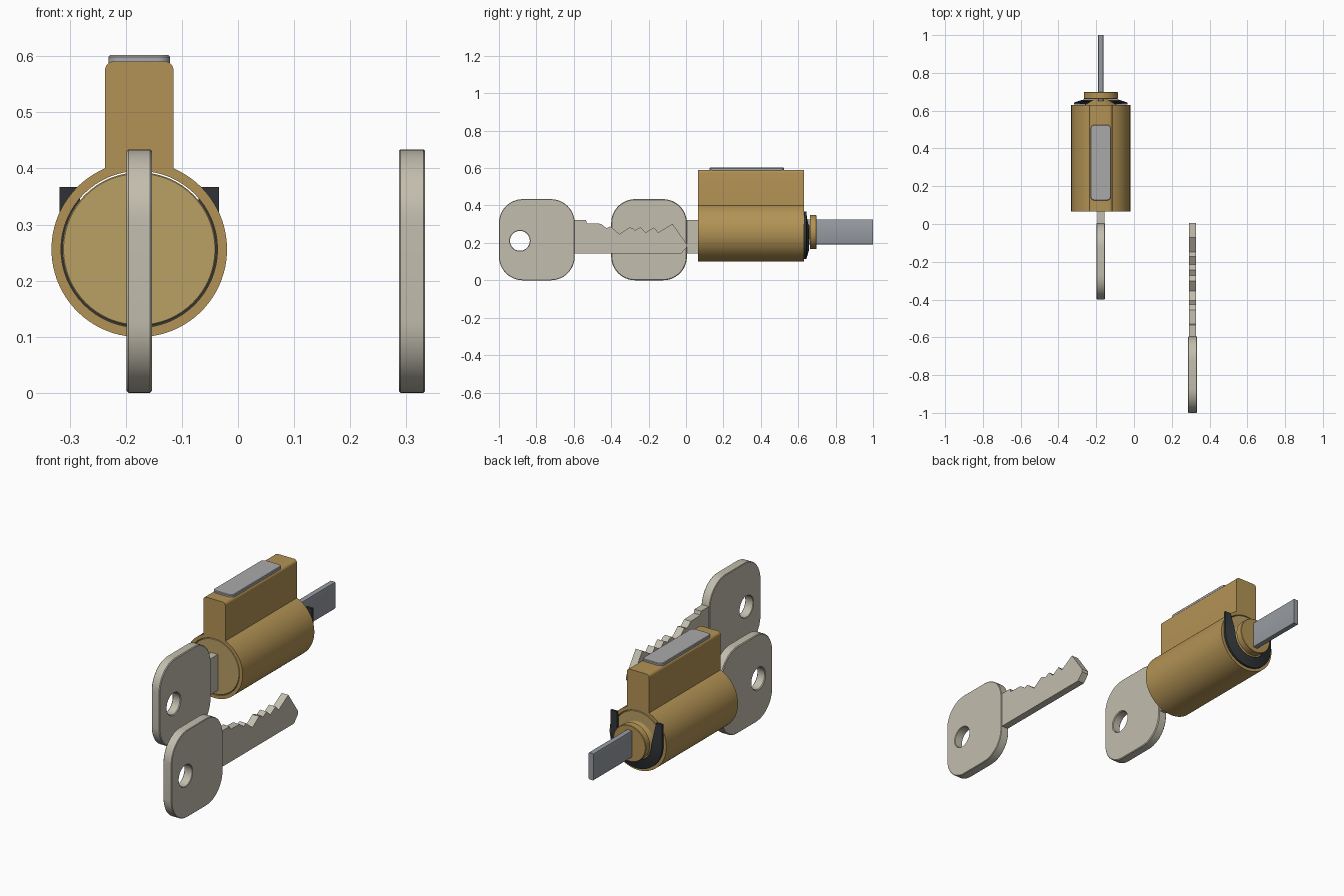
import bpy, bmesh, math
from math import sin, cos, pi, radians
from mathutils import Matrix, Vector

if "Cube" in bpy.data.objects:
    bpy.data.objects.remove(bpy.data.objects["Cube"])

CX, CZ = -0.176, 0.256          # lock axis


def mat(name, rgb):
    m = bpy.data.materials.new(name)
    m.diffuse_color = (*rgb, 1)
    m.use_nodes = True
    m.node_tree.nodes["Principled BSDF"].inputs["Base Color"].default_value = m.diffuse_color
    return m


BRASS = mat("brass", (0.45, 0.29, 0.09))
PLUG = mat("plug_brass", (0.49, 0.35, 0.13))
NICKEL = mat("nickel", (0.54, 0.51, 0.42))
STEEL = mat("steel", (0.31, 0.33, 0.36))
CAP = mat("cap_grey", (0.40, 0.40, 0.41))
BLACK = mat("clip_black", (0.03, 0.035, 0.04))

# axis frames: outline (a, b) and depth c -> world
TO_Y = Matrix(((1, 0, 0, 0), (0, 0, 1, 0), (0, 1, 0, 0), (0, 0, 0, 1)))   # a=x b=z c=y
TO_X = Matrix(((0, 0, 1, 0), (1, 0, 0, 0), (0, 1, 0, 0), (0, 0, 0, 1)))   # a=y b=z c=x
TO_Z = Matrix.Identity(4)                                                # a=x b=y c=z


def finish(ob, material, angle=30):
    ob.data.materials.clear()
    ob.data.materials.append(material)
    bpy.ops.object.select_all(action='DESELECT')
    ob.select_set(True)
    bpy.context.view_layer.objects.active = ob
    bpy.ops.object.shade_smooth_by_angle(angle=radians(angle))
    return ob


def prism(name, loops, c0, c1, frame, material, bevel=0.0, segs=1):
    """Extrude outlines (holes included) between depths c0 and c1, rounding the rims."""
    cu = bpy.data.curves.new(name, 'CURVE')
    cu.dimensions, cu.fill_mode, cu.extrude = '2D', 'BOTH', (c1 - c0) / 2
    for pts in loops:
        sp = cu.splines.new('POLY')
        sp.points.add(len(pts) - 1)
        for p, (a, b) in zip(sp.points, pts):
            p.co = (a, b, 0, 1)
        sp.use_cyclic_u = True
    tmp = bpy.data.objects.new(name + "_tmp", cu)
    bpy.context.collection.objects.link(tmp)
    dg = bpy.context.evaluated_depsgraph_get()
    me = bpy.data.meshes.new_from_object(tmp.evaluated_get(dg))
    bpy.data.objects.remove(tmp)
    bm = bmesh.new()
    bm.from_mesh(me)
    bmesh.ops.remove_doubles(bm, verts=bm.verts, dist=1e-5)
    bmesh.ops.dissolve_limit(bm, angle_limit=0.01, verts=bm.verts, edges=bm.edges)
    bmesh.ops.recalc_face_normals(bm, faces=bm.faces)
    bm.normal_update()
    if bevel:
        rim = [e for e in bm.edges
               if sum(abs(f.normal.z) > 0.9 for f in e.link_faces) == 1]
        bmesh.ops.bevel(bm, geom=rim, offset=bevel, segments=segs,
                        profile=0.5, affect='EDGES', clamp_overlap=True)
    bmesh.ops.transform(bm, matrix=frame @ Matrix.Translation((0, 0, (c0 + c1) / 2)),
                        verts=bm.verts)
    bmesh.ops.recalc_face_normals(bm, faces=bm.faces)
    bm.to_mesh(me)
    bm.free()
    ob = bpy.data.objects.new(name, me)
    bpy.context.collection.objects.link(ob)
    return finish(ob, material)


def arc(a, b, r, t0, t1, n):
    return [(a + r * cos(t0 + (t1 - t0) * i / n), b + r * sin(t0 + (t1 - t0) * i / n))
            for i in range(n + 1)]


def circle(a, b, r, n=64):
    return arc(a, b, r, 0, 2 * pi, n)[:-1]


def rounded(a0, a1, b0, b1, r, n=8):
    pts = []
    for k, (a, b) in enumerate(((a1 - r, b1 - r), (a0 + r, b1 - r),
                                (a0 + r, b0 + r), (a1 - r, b0 + r))):
        pts += arc(a, b, r, k * pi / 2, (k + 1) * pi / 2, n)
    return pts


# lock housing: round barrel and pin tower in one outline, bored for the plug
half, R, top, cr = 0.061, 0.1565, 0.591, 0.016
t = math.asin(half / R)
outline = arc(CX, CZ, R, pi / 2 + t, 2.5 * pi - t, 72)
outline += arc(CX + half - cr, top - cr, cr, 0, pi / 2, 6)
outline += arc(CX - half + cr, top - cr, cr, pi / 2, pi, 6)
prism("lock_housing", [outline, circle(CX, CZ, 0.1395)], 0.065, 0.63, TO_Y, BRASS)
prism("lock_plug", [circle(CX, CZ, 0.137)], 0.066, 0.63, TO_Y, PLUG, 0.002)

# cover strip over the pin chambers
prism("pin_cover", [rounded(CX - 0.055, CX + 0.055, 0.125, 0.525, 0.022)],
      0.585, 0.602, TO_Z, CAP, 0.003)

# conical boss, round retainer and tailpiece at the back
bm = bmesh.new()
bmesh.ops.create_cone(bm, cap_ends=True, segments=48, radius1=0.09, radius2=0.03, depth=0.035,
                      matrix=Matrix.Translation((CX, 0.6455, CZ)) @ Matrix.Rotation(-pi / 2, 4, 'X'))
me = bpy.data.meshes.new("rear_boss")
bm.to_mesh(me)
bm.free()
boss = bpy.data.objects.new("rear_boss", me)
bpy.context.collection.objects.link(boss)
finish(boss, BRASS)
prism("tail_retainer", [circle(CX, CZ + 0.002, 0.09, 48)], 0.662, 0.698, TO_Y, BRASS, 0.002)
prism("tailpiece", [rounded(CX - 0.0135, CX + 0.0135, 0.192, 0.325, 0.003, 2)],
      0.65, 1.0, TO_Y, STEEL)

# dished U-shaped spring clip
ro, ri, n = 0.142, 0.092, 32
pairs = [((-ro, z), (-ri - 0.15 * z, z)) for z in (0.111, 0.075, 0.037)]
pairs += [((ro * cos(a), ro * sin(a)), (ri * cos(a), ri * sin(a)))
          for a in (pi + pi * i / n for i in range(n + 1))]
pairs += [((ro, z), (ri + 0.15 * z, z)) for z in (0.037, 0.075, 0.111)]


def dish(x, z):
    return (CX + x, 0.632 + 0.045 * max(0, 1 - math.hypot(x, z) / 0.142), CZ + z)


verts = [dish(*p) for pair in pairs for p in pair]
faces = [(2 * i, 2 * i + 1, 2 * i + 3, 2 * i + 2) for i in range(len(pairs) - 1)]
bm = bmesh.new()
bv = [bm.verts.new(v) for v in verts]
bf = [bm.faces.new([bv[i] for i in f]) for f in faces]
ext = bmesh.ops.extrude_face_region(bm, geom=bf, use_keep_orig=True)
bmesh.ops.translate(bm, vec=(0, 0.011, 0),
                    verts=[g for g in ext["geom"] if isinstance(g, bmesh.types.BMVert)])
bmesh.ops.recalc_face_normals(bm, faces=bm.faces)
me = bpy.data.meshes.new("spring_clip")
bm.to_mesh(me)
bm.free()
clip = bpy.data.objects.new("spring_clip", me)
bpy.context.collection.objects.link(clip)
finish(clip, BLACK)

# keys: rounded bow with a ring hole, and a cut blade
blade = [(-0.61, 0.142), (-0.027, 0.142), (0.005, 0.178), (0.005, 0.192), (-0.072, 0.302),
         (-0.148, 0.256), (-0.172, 0.282), (-0.215, 0.256), (-0.243, 0.284), (-0.272, 0.268),
         (-0.285, 0.279), (-0.303, 0.283), (-0.355, 0.247), (-0.405, 0.288), (-0.425, 0.279),
         (-0.455, 0.302), (-0.53, 0.305), (-0.535, 0.322), (-0.61, 0.322)]
for label, kx, dy in (("spare_key", 0.31, 0.0), ("inserted_key", CX, 0.6)):
    prism(label + "_bow", [rounded(-1 + dy, -0.595 + dy, 0, 0.434, 0.128, 12),
                           circle(-0.888 + dy, 0.211, 0.053, 32)],
          kx - 0.023, kx + 0.023, TO_X, NICKEL, 0.006)
    prism(label + "_blade", [[(y + dy, z) for y, z in blade]],
          kx - 0.0185, kx + 0.0185, TO_X, NICKEL)
